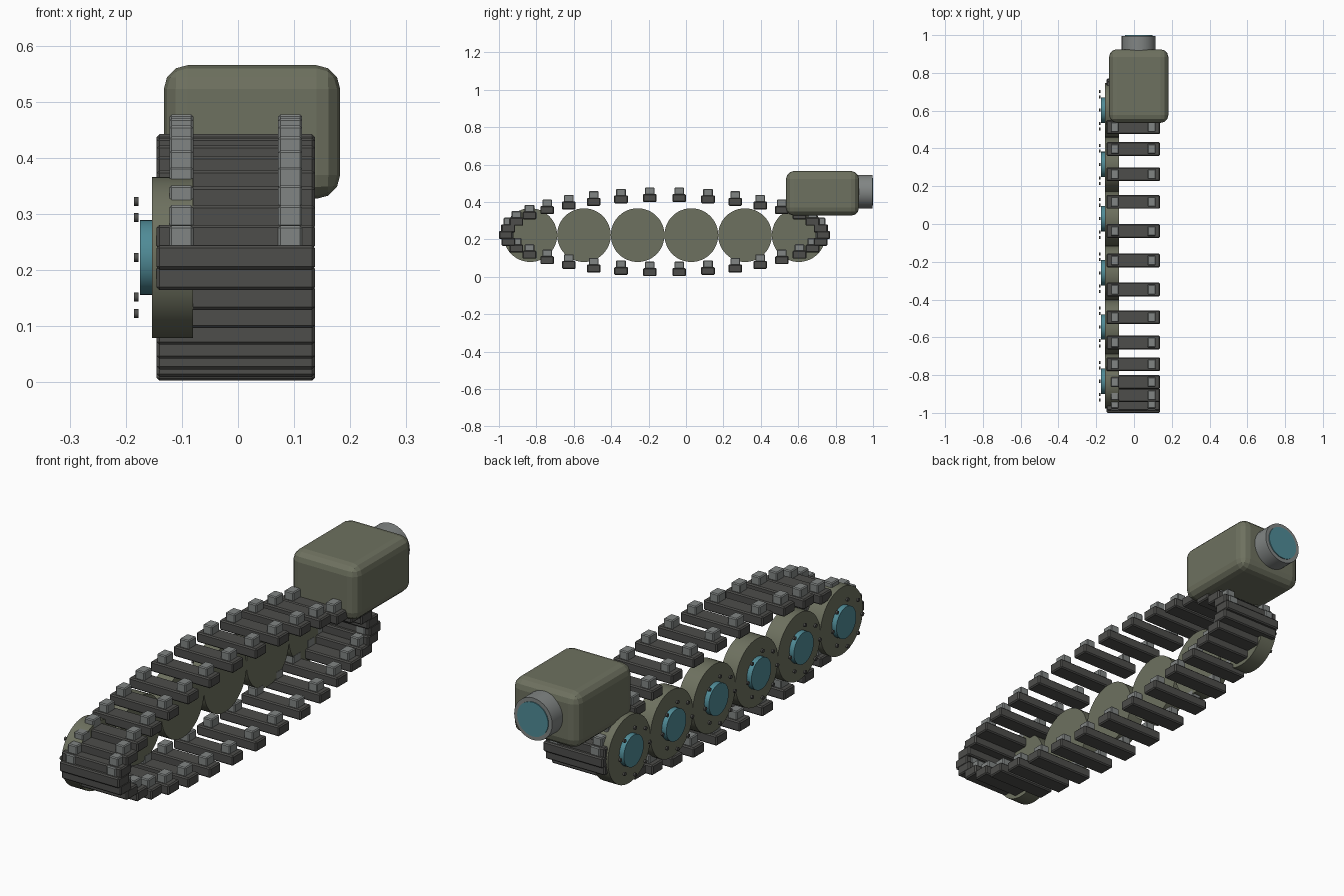
import bpy, bmesh
from math import cos, sin, pi, radians
from mathutils import Matrix, Vector

cube = bpy.data.objects.get("Cube")
if cube:
    bpy.data.objects.remove(cube, do_unlink=True)


def material(name, rgb):
    m = bpy.data.materials.new(name)
    m.use_nodes = True
    m.diffuse_color = (*rgb, 1)
    m.node_tree.nodes["Principled BSDF"].inputs["Base Color"].default_value = (*rgb, 1)
    return m


olive = material("olive_paint", (0.155, 0.165, 0.115))
dark = material("dark_rubber", (0.075, 0.075, 0.07))
steel = material("steel_grey", (0.22, 0.235, 0.23))
teal = material("teal", (0.08, 0.26, 0.31))


def finish(bm, name, mat):
    mesh = bpy.data.meshes.new(name)
    bm.to_mesh(mesh)
    bm.free()
    mesh.materials.append(mat)
    return mesh


def box_mesh(name, size, mat, bevel, segments=1):
    bm = bmesh.new()
    bmesh.ops.create_cube(bm, size=1)
    bmesh.ops.scale(bm, vec=size, verts=bm.verts)
    bmesh.ops.bevel(bm, geom=bm.edges[:], offset=bevel, segments=segments,
                    profile=0.5, affect="EDGES")
    return finish(bm, name, mat)


def disc_mesh(name, radius, length, axis, mat, sides=48):
    bm = bmesh.new()
    turn = Matrix.Rotation(pi / 2, 4, "Y" if axis == "X" else "X")
    bmesh.ops.create_cone(bm, cap_ends=True, segments=sides, radius1=radius,
                          radius2=radius, depth=length, matrix=turn)
    for f in bm.faces:
        f.smooth = len(f.verts) == 4
    for e in bm.edges:
        e.smooth = all(len(f.verts) == 4 for f in e.link_faces)
    return finish(bm, name, mat)


def place(name, mesh, loc):
    ob = bpy.data.objects.new(name, mesh)
    ob.location = loc
    bpy.context.collection.objects.link(ob)
    return ob


# Track: upright pads spaced round an ellipse, each with two lugs
MID = Vector((-0.004, -0.115, 0.2225))
LINKS = 34
pad = box_mesh("tread_pad", (0.282, 0.073, 0.043), dark, 0.005)
lug = box_mesh("tread_lug", (0.043, 0.052, 0.042), steel, 0.004)
for i in range(LINKS):
    a = 2 * pi * i / LINKS
    p = MID + Vector((0, 0.849 * cos(a), 0.199 * sin(a)))
    place("tread_pad", pad, p)
    for side in (-1, 1):
        place("tread_lug", lug, p + Vector((side * 0.097, 0, 0.0355)))

# Road wheels with hub caps and rings of bolts
wheel = disc_mesh("road_wheel", 0.1435, 0.073, "X", olive)
hub = disc_mesh("hub_cap", 0.067, 0.03, "X", teal, 32)
bolt = disc_mesh("wheel_bolt", 0.008, 0.008, "X", dark, 8)
for i in range(6):
    y = MID.y + (i - 2.5) * 0.287
    place("road_wheel", wheel, (-0.1165, y, MID.z))
    place("hub_cap", hub, (-0.16, y, MID.z))
    for k in range(8):
        a = k * pi / 4
        place("wheel_bolt", bolt, (-0.181, y + 0.1 * cos(a), MID.z + 0.1 * sin(a)))

# Lamp housing, barrel and lens
place("lamp_housing", box_mesh("lamp_housing", (0.314, 0.39, 0.238), olive, 0.042, 3),
      (0.025, 0.73, 0.446))
place("lamp_barrel", disc_mesh("lamp_barrel", 0.09, 0.116, "Y", steel, 32),
      (0.025, 0.938, 0.455))
place("lamp_lens", disc_mesh("lamp_lens", 0.073, 0.02, "Y", teal, 32),
      (0.025, 0.99, 0.455))
